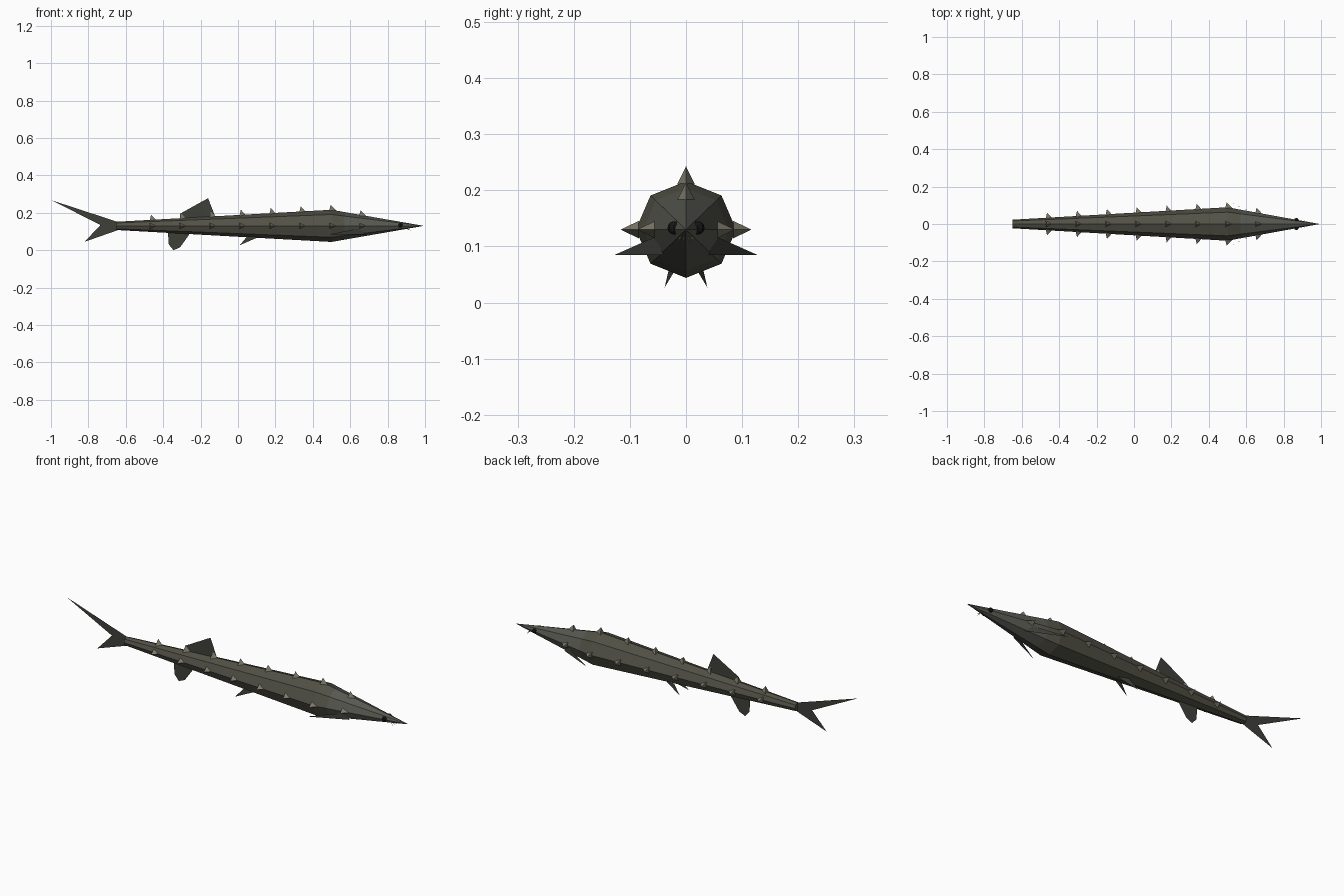
import bpy
from math import cos, sin, pi
from mathutils import Vector

if "Cube" in bpy.data.objects:
    bpy.data.objects.remove(bpy.data.objects["Cube"])

ZC = 0.13  # height of the body axis


def material(name, rgb):
    m = bpy.data.materials.new(name)
    m.diffuse_color = (*rgb, 1)
    m.use_nodes = True
    m.node_tree.nodes["Principled BSDF"].inputs["Base Color"].default_value = m.diffuse_color
    return m


SKIN = material("skin", (0.085, 0.083, 0.062))
HEAD = material("head_skin", (0.10, 0.10, 0.085))
FIN = material("fin", (0.05, 0.05, 0.042))
PLATE = material("plate", (0.21, 0.20, 0.15))
BLACK = material("eye_black", (0.008, 0.008, 0.008))


def add_mesh(name, verts, faces, mat):
    me = bpy.data.meshes.new(name)
    me.from_pydata([tuple(v) for v in verts], [], faces)
    me.materials.append(mat)
    ob = bpy.data.objects.new(name, me)
    bpy.context.collection.objects.link(ob)
    return ob


def loft(name, rings, mat, n=8):
    """Octagonal rings (x, half width, half height) joined along x."""
    verts, faces = [], []
    for x, ry, rz in rings:
        verts += [(x, ry * cos(2 * pi * i / n), ZC + rz * sin(2 * pi * i / n)) for i in range(n)]
    for r in range(len(rings) - 1):
        a, b = r * n, (r + 1) * n
        faces += [(a + i, a + (i + 1) % n, b + (i + 1) % n, b + i) for i in range(n)]
    faces += [tuple(reversed(range(n))), tuple(range(len(verts) - n, len(verts)))]
    return add_mesh(name, verts, faces, mat)


def radius(x):
    """Body radius along its length."""
    if x < 0.5:
        return 0.022 + 0.064 * (x + 0.65) / 1.15
    return 0.086 * (0.985 - x) / 0.485


def ring(x):
    r = radius(x)
    return (x, r * 1.04, r)


# Body and pointed head
loft("body", [ring(-0.65), ring(0.5), ring(0.57)], SKIN)
loft("head", [ring(0.57), (0.988, 0.001, 0.001)], HEAD)


# Bony plates: three rows of small three-sided spikes
def plate_row(name, out, side):
    verts, faces = [], []
    for k in range(8):
        x = -0.46 + 0.16 * k
        r = radius(x) * (1.04 if out.y else 1)
        base = Vector((x, 0, ZC)) + out * (r - 0.006)
        i = len(verts)
        verts += [base + Vector((-0.012, 0, 0)) + side * 0.016,
                  base + Vector((-0.012, 0, 0)) - side * 0.016,
                  base + Vector((0.026, 0, 0)),
                  base + Vector((-0.005, 0, 0)) + out * 0.033]
        faces += [(i, i + 1, i + 3), (i + 1, i + 2, i + 3), (i + 2, i, i + 3), (i, i + 2, i + 1)]
    add_mesh(name, verts, faces, PLATE)


Y, Z = Vector((0, 1, 0)), Vector((0, 0, 1))
plate_row("back_plates", Z, -Y)
plate_row("left_plates", Y, Z)
plate_row("right_plates", -Y, -Z)


# Flat fins on the centre line
def centre_fin(name, pts, faces=None):
    add_mesh(name, [(x, 0, z) for x, z in pts], faces or [tuple(range(len(pts)))], FIN)


centre_fin("dorsal_fin", [(-0.31, 0.16), (-0.31, 0.195), (-0.16, 0.278), (-0.12, 0.175)])
centre_fin("anal_fin", [(-0.375, 0.10), (-0.37, 0.03), (-0.345, 0.0), (-0.31, 0.015), (-0.26, 0.085)])
centre_fin("tail_fin", [(-0.64, 0.15), (-1.0, 0.268), (-0.735, 0.135), (-0.82, 0.045), (-0.64, 0.108)],
           [(0, 1, 2), (0, 2, 4), (2, 3, 4)])


# Paired parts
def barbel(name, a, b, r=0.0018):
    a, b = Vector(a), Vector(b)
    bpy.ops.mesh.primitive_cone_add(vertices=4, radius1=r, radius2=0.0003, depth=(b - a).length,
                                    location=(a + b) / 2,
                                    rotation=(b - a).to_track_quat('Z', 'Y').to_euler())
    ob = bpy.context.object
    ob.name = name
    ob.data.materials.append(PLATE)


for s, tag in ((1, "left"), (-1, "right")):
    add_mesh(tag + "_pectoral_fin",
             [(0.49, s * 0.127, 0.085), (0.65, s * 0.053, 0.118), (0.68, s * 0.04, 0.085)],
             [(0, 1, 2)], FIN)
    add_mesh(tag + "_pelvic_fin",
             [(0.01, s * 0.038, 0.027), (0.05, s * 0.027, 0.075), (0.11, s * 0.012, 0.07)],
             [(0, 1, 2)], FIN)
    bpy.ops.mesh.primitive_uv_sphere_add(segments=8, ring_count=6, radius=0.012,
                                         location=(0.868, s * 0.021, 0.133))
    eye = bpy.context.object
    eye.name = tag + "_eye"
    eye.data.materials.append(BLACK)
    for k, (y0, y1) in enumerate(((0.003, 0.006), (0.008, 0.019))):
        barbel(f"{tag}_barbel_{k + 1}", (0.90, s * y0, 0.12), (0.925 - 0.01 * k, s * y1, 0.103))
